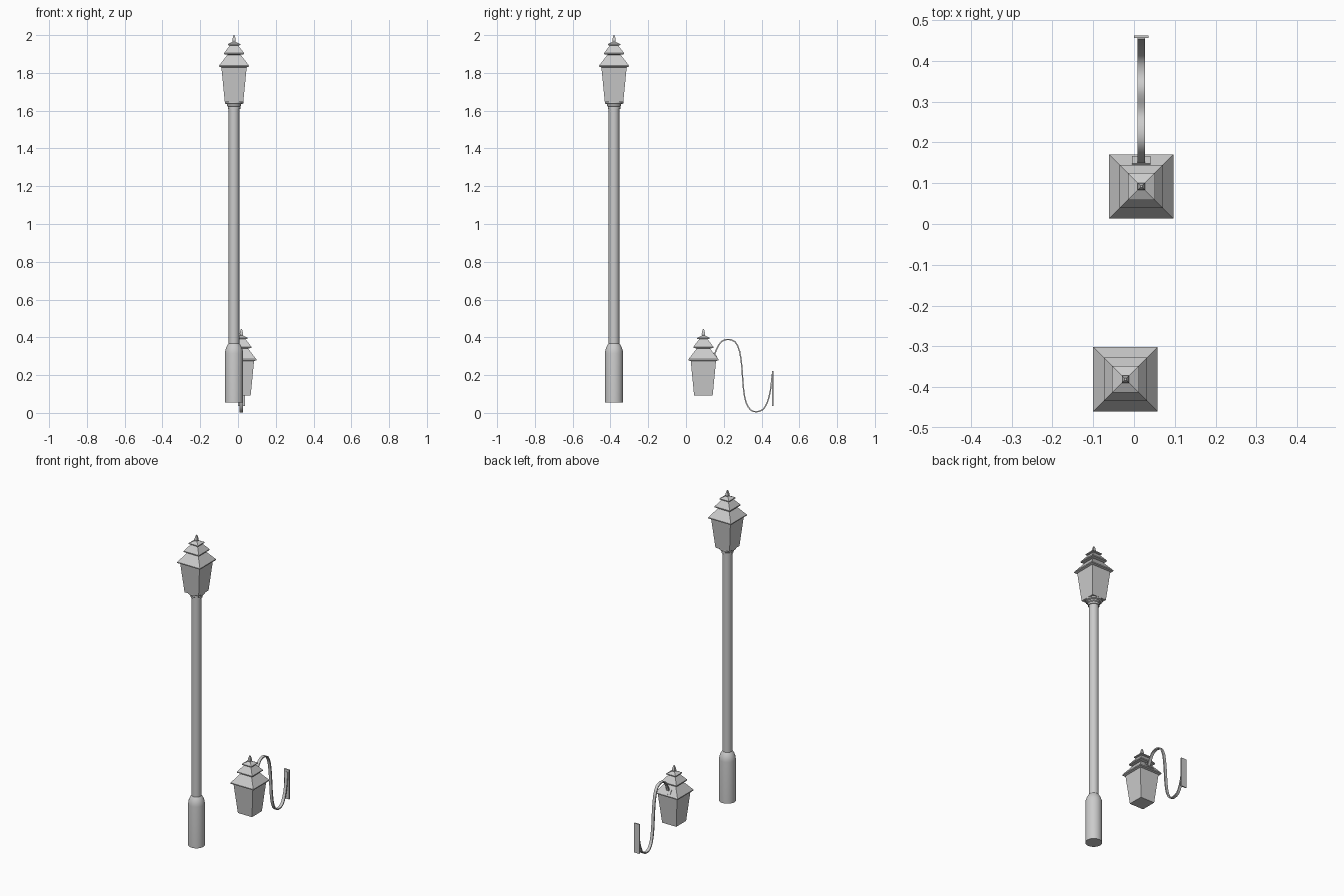
import bpy, bmesh, math
from mathutils import Vector

if "Cube" in bpy.data.objects:
    bpy.data.objects.remove(bpy.data.objects["Cube"])


def loft(name, profile, sides, loc, square=False, smooth=None):
    """Closed solid from (half width or radius, z) rings."""
    bm = bmesh.new()
    rings = []
    k = math.sqrt(2) if square else 1
    off = math.pi / 4 if square else 0
    for r, z in profile:
        rings.append([bm.verts.new((r * k * math.cos(off + 2 * math.pi * i / sides),
                                    r * k * math.sin(off + 2 * math.pi * i / sides), z))
                      for i in range(sides)])
    for a, b in zip(rings, rings[1:]):
        for i in range(sides):
            j = (i + 1) % sides
            bm.faces.new((a[i], a[j], b[j], b[i]))
    bm.faces.new(rings[0][::-1])
    bm.faces.new(rings[-1])
    return finish(name, bm, loc, smooth)


def finish(name, bm, loc, smooth=None):
    bmesh.ops.recalc_face_normals(bm, faces=bm.faces)
    me = bpy.data.meshes.new(name)
    bm.to_mesh(me)
    bm.free()
    ob = bpy.data.objects.new(name, me)
    bpy.context.collection.objects.link(ob)
    ob.location = loc
    if smooth:
        bpy.ops.object.select_all(action='DESELECT')
        ob.select_set(True)
        bpy.context.view_layer.objects.active = ob
        bpy.ops.object.shade_smooth_by_angle(angle=math.radians(smooth))
    return ob


def box(name, size, loc, tilt=0):
    bm = bmesh.new()
    bmesh.ops.create_cube(bm, size=1)
    bmesh.ops.scale(bm, vec=size, verts=bm.verts)
    ob = finish(name, bm, loc)
    ob.rotation_euler.x = tilt
    return ob


def lantern(prefix, x, y, z):
    """Tapered glass body, three stacked roofs and a finial; z is the body bottom."""
    # body
    loft(prefix + "_body", [(0.049, 0), (0.067, 0.185)], 4, (x, y, z), True)
    # roofs
    loft(prefix + "_lower_roof", [(0.067, 0.183), (0.079, 0.187), (0.079, 0.193), (0.035, 0.25)],
         4, (x, y, z), True)
    loft(prefix + "_middle_roof", [(0.035, 0.25), (0.053, 0.253), (0.053, 0.259), (0.022, 0.299)],
         4, (x, y, z), True)
    loft(prefix + "_top_roof", [(0.022, 0.299), (0.033, 0.301), (0.033, 0.306), (0.009, 0.318)],
         4, (x, y, z), True)
    # finial
    loft(prefix + "_finial", [(0.007, 0.316), (0.009, 0.327), (0.006, 0.343), (0.0025, 0.354)],
         4, (x, y, z), True)


# post with sleeve base and collar under the lantern
PX, PY = -0.021, -0.381
loft("post_base", [(0.048, 0.056), (0.048, 0.315), (0.046, 0.332), (0.041, 0.347),
                   (0.034, 0.360), (0.028, 0.368)], 32, (PX, PY, 0), smooth=40)
loft("post_pole", [(0.028, 0.36), (0.028, 1.612)], 32, (PX, PY, 0), smooth=40)
loft("post_collar", [(0.033, 1.610), (0.033, 1.622), (0.038, 1.626), (0.038, 1.634),
                     (0.049, 1.638), (0.049, 1.648)], 32, (PX, PY, 0), smooth=40)
lantern("post_lantern", PX, PY, 1.646)

# wall lantern
WX, WY = 0.018, 0.092
lantern("wall_lantern", WX, WY, 0.091)

# S-shaped arm, swept as a flat bar
path = [(0.150, 0.305), (0.163, 0.340), (0.188, 0.378), (0.222, 0.389), (0.260, 0.376),
        (0.284, 0.325), (0.296, 0.240), (0.304, 0.130), (0.318, 0.055), (0.342, 0.016),
        (0.372, 0.006), (0.408, 0.018), (0.432, 0.060), (0.447, 0.120), (0.457, 0.205)]
pts = [Vector((0, *p)) for p in path]
fine = []
for i in range(len(pts) - 1):
    a, b, c, d = pts[max(i - 1, 0)], pts[i], pts[i + 1], pts[min(i + 2, len(pts) - 1)]
    for t in (0, 0.5):
        fine.append(0.5 * (2 * b + (c - a) * t + (2 * a - 5 * b + 4 * c - d) * t * t
                           + (3 * b - a - 3 * c + d) * t ** 3))
fine.append(pts[-1])
bm = bmesh.new()
rings = []
for i, p in enumerate(fine):
    tan = (fine[min(i + 1, len(fine) - 1)] - fine[max(i - 1, 0)]).normalized()
    n = Vector((0, -tan.z, tan.y)) * 0.0035
    w = Vector((0.009, 0, 0))
    rings.append([bm.verts.new(p + s * w + t * n)
                  for s, t in ((-1, -1), (1, -1), (1, 1), (-1, 1))])
for a, b in zip(rings, rings[1:]):
    for i in range(4):
        j = (i + 1) % 4
        bm.faces.new((a[i], a[j], b[j], b[i]))
bm.faces.new(rings[0][::-1])
bm.faces.new(rings[-1])
finish("wall_arm", bm, (WX, 0, 0), 40)

# mounting plates
box("wall_plate", (0.036, 0.007, 0.185), (WX, 0.4595, 0.128))
box("roof_bracket", (0.046, 0.030, 0.005), (WX, 0.156, 0.305), -math.atan2(0.057, 0.044))
